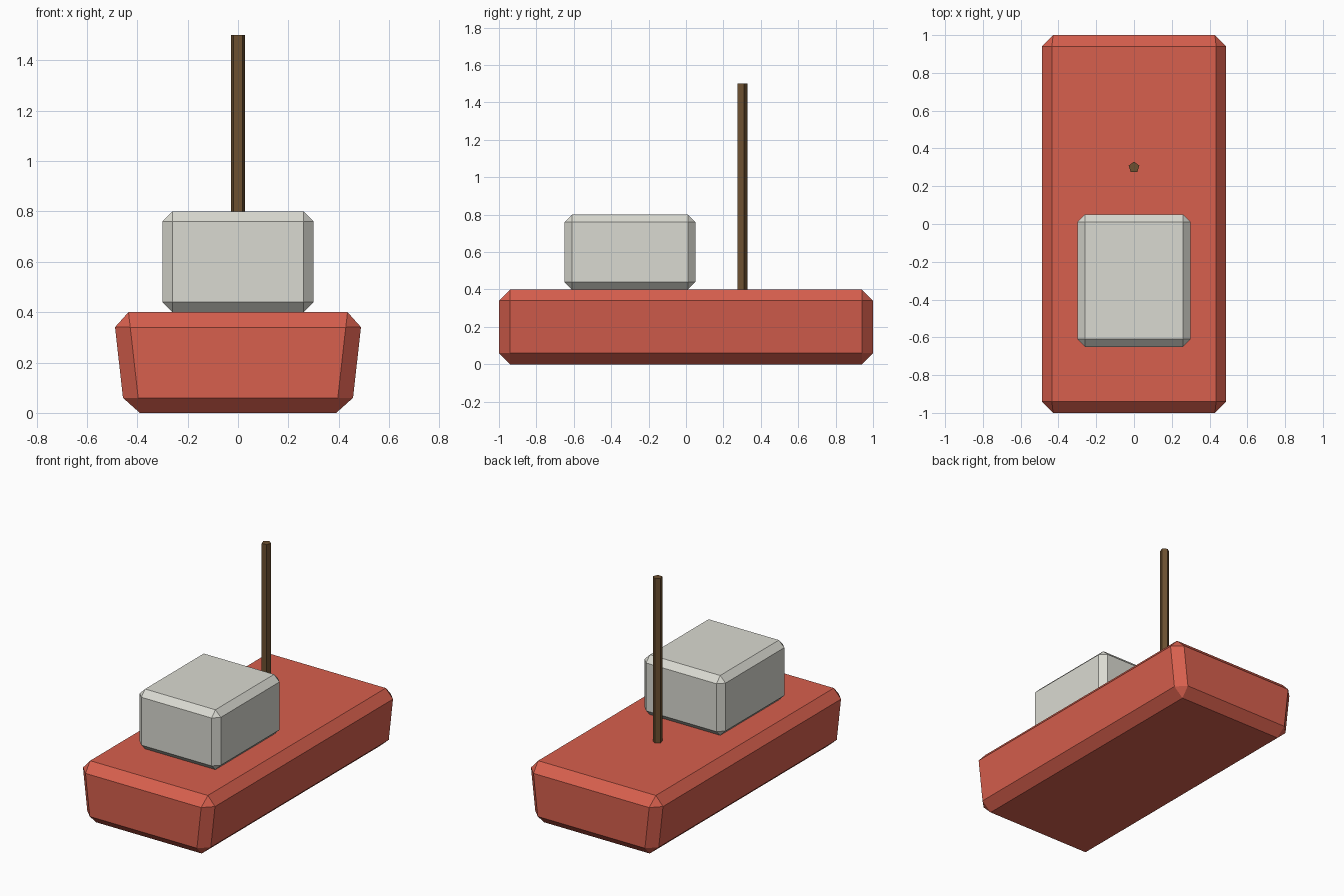
import bpy

if "Cube" in bpy.data.objects:
    bpy.data.objects.remove(bpy.data.objects["Cube"])


def material(name, rgb):
    mat = bpy.data.materials.new(name)
    mat.diffuse_color = (*rgb, 1.0)
    mat.use_nodes = True
    mat.node_tree.nodes["Principled BSDF"].inputs["Base Color"].default_value = mat.diffuse_color
    return mat


red = material("hull_red", (0.68, 0.115, 0.075))
grey = material("cabin_grey", (0.70, 0.70, 0.64))
brown = material("mast_brown", (0.15, 0.08, 0.03))


def chamfered_box(name, size, location, bevel, mat, top_flare=1.0):
    """Box with single-segment chamfers; the top may flare out in x."""
    bpy.ops.mesh.primitive_cube_add(size=1, location=location)
    obj = bpy.context.object
    obj.name = name
    for v in obj.data.vertices:
        flare = top_flare if v.co.z > 0 else 1.0
        v.co = (v.co.x * size[0] * flare, v.co.y * size[1], v.co.z * size[2])
    mod = obj.modifiers.new("chamfer", "BEVEL")
    mod.width = bevel
    mod.segments = 1
    mod.limit_method = "NONE"
    obj.data.materials.append(mat)
    return obj


# Hull, wider at the deck than at the keel
chamfered_box("hull", (0.9, 2.0, 0.4), (0, 0, 0.2), 0.06, red, top_flare=1.1)

# Cabin standing on the deck
chamfered_box("cabin", (0.6, 0.7, 0.4), (0, -0.3, 0.6), 0.04, grey)

# Five-sided mast behind the cabin
bpy.ops.mesh.primitive_cylinder_add(vertices=5, radius=0.03, depth=1.1,
                                    location=(0, 0.3, 0.95))
mast = bpy.context.object
mast.name = "mast"
mast.data.materials.append(brown)
